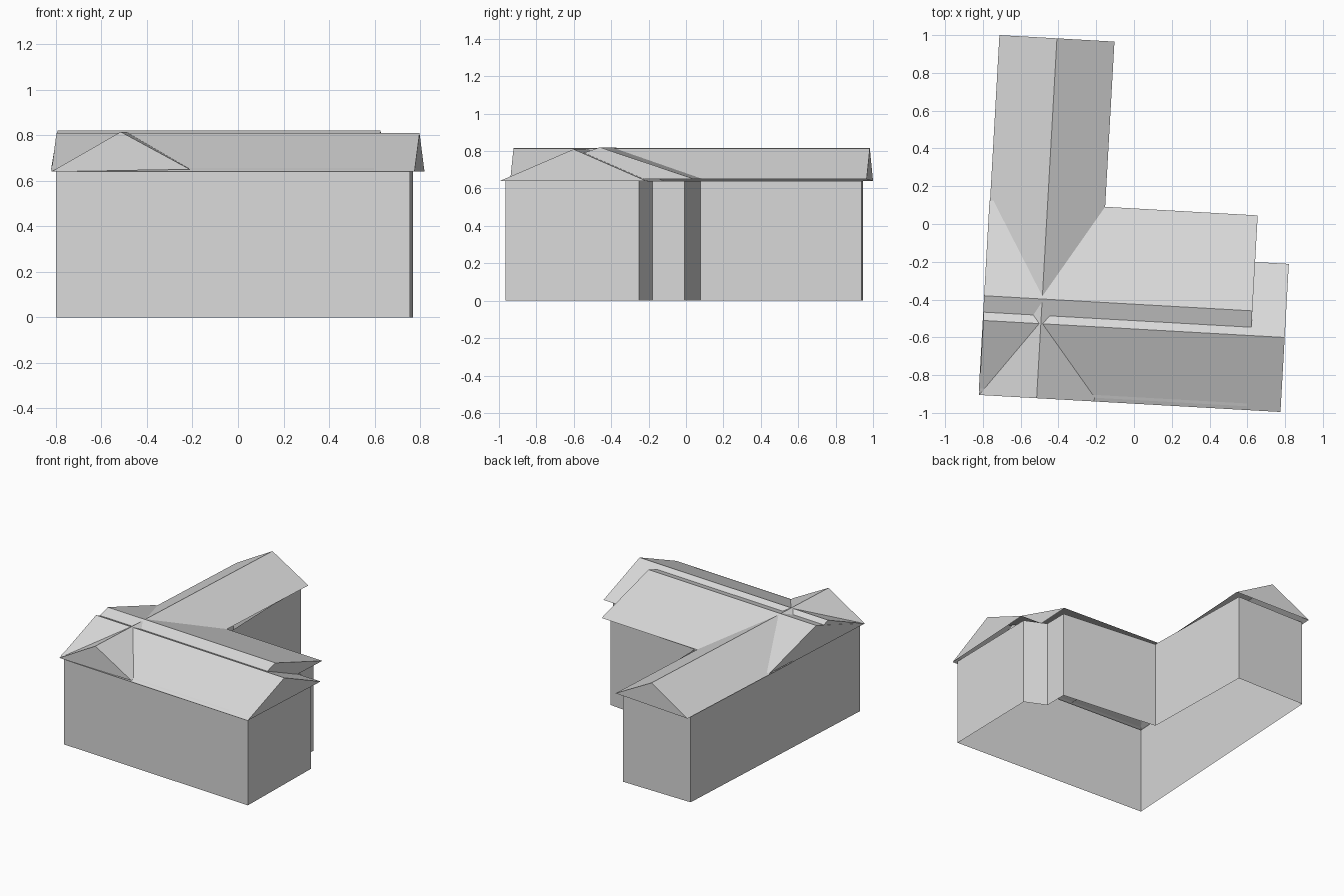
import bpy
import math
from mathutils import Matrix

cube = bpy.data.objects.get("Cube")
if cube:
    bpy.data.objects.remove(cube, do_unlink=True)

GREY = (0.7, 0.7, 0.7, 1)
mat = bpy.data.materials.new("light grey")
mat.use_nodes = True
mat.diffuse_color = GREY
mat.node_tree.nodes["Principled BSDF"].inputs["Base Color"].default_value = GREY

# Roofs share a frame at the front eave corner, turned slightly clockwise
FRAME = Matrix.Translation((-0.82, -0.905, 0)) @ Matrix.Rotation(math.radians(-3.23), 4, 'Z')


def add_mesh(name, verts, faces):
    mesh = bpy.data.meshes.new(name)
    mesh.from_pydata(verts, [], faces)
    mesh.materials.append(mat)
    obj = bpy.data.objects.new(name, mesh)
    bpy.context.collection.objects.link(obj)
    return obj


def gable_roof(name, start, end, profile, along_x):
    """Two slopes and two gable ends; profile holds (across, height) points."""
    verts = [(s, a, z) if along_x else (a, s, z)
             for s in (start, end) for a, z in profile]
    faces = [(0, 3, 4, 1), (1, 4, 5, 2), (0, 1, 2), (5, 4, 3)]
    if along_x:
        faces = [f[::-1] for f in faces]
    obj = add_mesh(name, verts, faces)
    obj.data.transform(FRAME)
    return obj


# Outer walls, open below, following the slightly irregular plan
plan = [(-0.80, -0.88), (0.756, -0.965), (0.77, -0.25), (0.618, -0.18),
        (0.62, -0.007), (-0.125, 0.077), (-0.145, 0.938), (-0.70, 0.946)]
n = len(plan)
add_mesh("outer_walls",
         [(x, y, z) for z in (0, 0.64) for x, y in plan],
         [(i, (i + 1) % n, (i + 1) % n + n, i + n) for i in range(n)])

# Overlapping gable roofs
gable_roof("front_wing_roof", 0, 1.598,
           [(0, 0.64), (0.395, 0.81), (0.785, 0.64)], True)
gable_roof("wide_front_wing_roof", -0.003, 1.419,
           [(0.02, 0.65), (0.526, 0.82), (1.032, 0.65)], True)
gable_roof("back_wing_roof", 0, 1.908,
           [(0, 0.64), (0.305, 0.815), (0.61, 0.65)], False)
